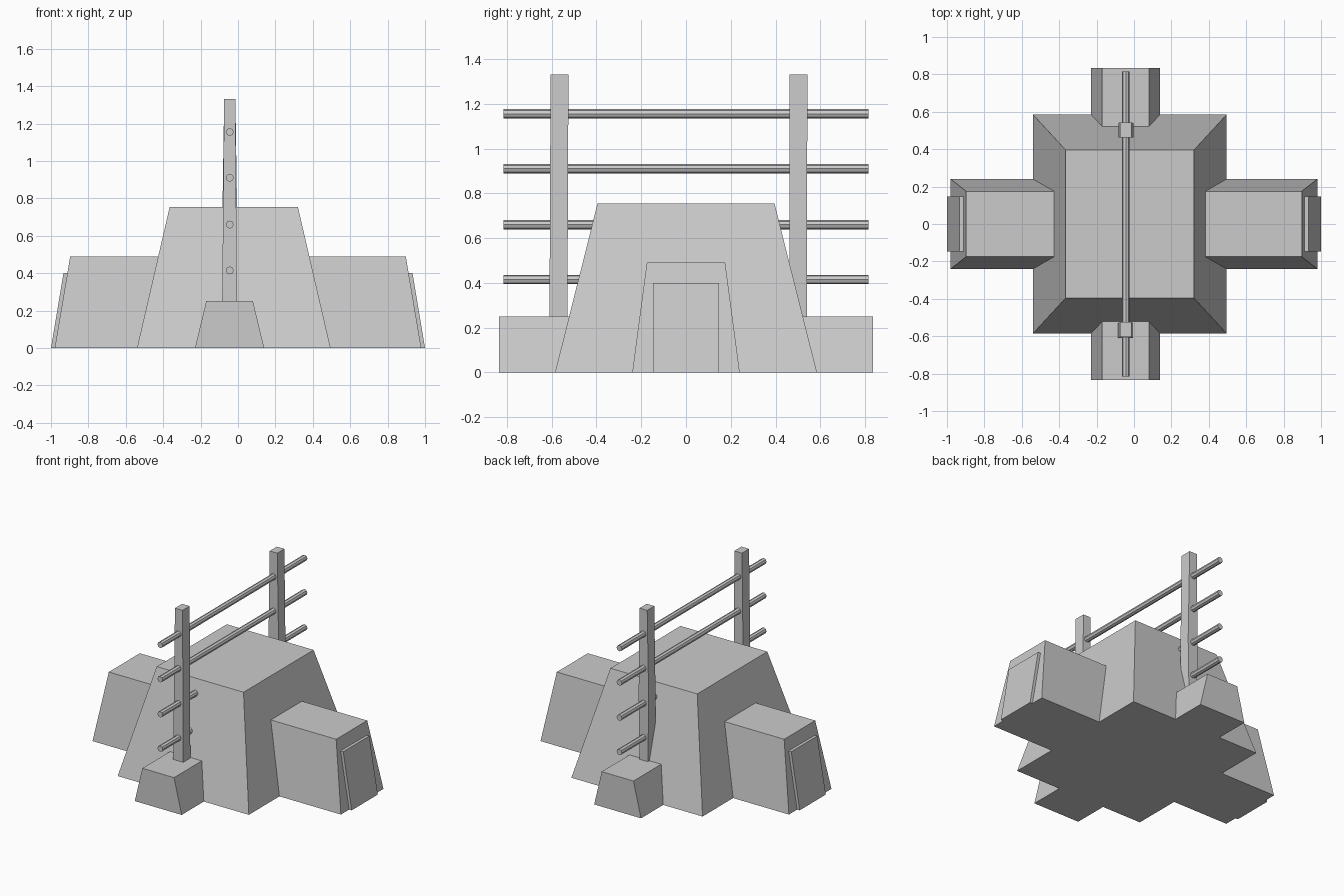
import bpy, bmesh
from math import radians

if "Cube" in bpy.data.objects:
    bpy.data.objects.remove(bpy.data.objects["Cube"])


def loft(name, rings):
    """Solid through stacked rectangles (x0, x1, y0, y1, z)."""
    bm = bmesh.new()
    loops = [[bm.verts.new(p) for p in
              ((a, c, z), (b, c, z), (b, d, z), (a, d, z))]
             for a, b, c, d, z in rings]
    bm.faces.new(loops[0][::-1])
    bm.faces.new(loops[-1])
    for lo, hi in zip(loops, loops[1:]):
        for i in range(4):
            j = (i + 1) % 4
            bm.faces.new((lo[i], lo[j], hi[j], hi[i]))
    bmesh.ops.recalc_face_normals(bm, faces=bm.faces)
    mesh = bpy.data.meshes.new(name)
    bm.to_mesh(mesh)
    bm.free()
    ob = bpy.data.objects.new(name, mesh)
    bpy.context.collection.objects.link(ob)
    return ob


def span(s, inner, outer):
    return sorted((s * inner, s * outer))


# Main tapered hall
loft("main_hall", [(-0.54, 0.495, -0.585, 0.585, 0),
                   (-0.365, 0.32, -0.395, 0.395, 0.755)])

for s, side in ((-1, "left"), (1, "right")):
    # Entrance wings, running into the hall
    loft(side + "_wing", [(*span(s, 0.35, 0.98), -0.24, 0.24, 0),
                          (*span(s, 0.35, 0.897), -0.175, 0.175, 0.49)])
    # Sloping door slab on the wing end
    loft(side + "_door", [(*span(s, 0.96, 1.0), -0.147, 0.147, 0),
                          (*span(s, 0.892, 0.933), -0.147, 0.147, 0.4)])

for s, side in ((-1, "front"), (1, "back")):
    # Footing blocks under the posts
    y = span(s, 0.45, 0.835)
    loft(side + "_footing", [(-0.23, 0.14, *y, 0), (-0.17, 0.08, *y, 0.25)])

# Rough-hewn posts: the front one tapers, the back one swells mid-height
X = -0.044
loft("front_post", [(X - 0.041, X + 0.039, -0.61, -0.53, 0.2),
                    (X - 0.03, X + 0.03, -0.605, -0.525, 1.33)])
loft("back_post", [(X - 0.032, X + 0.032, 0.46, 0.54, 0.2),
                   (X - 0.04, X + 0.04, 0.463, 0.54, 0.68),
                   (X - 0.03, X + 0.03, 0.463, 0.543, 1.33)])

# Horizontal poles
for i, z in enumerate((0.415, 0.66, 0.91, 1.155)):
    bpy.ops.mesh.primitive_cylinder_add(vertices=8, radius=0.021, depth=1.63,
                                        location=(X, 0, z),
                                        rotation=(radians(90), 0, 0))
    bpy.context.object.name = f"pole_{i + 1}"
